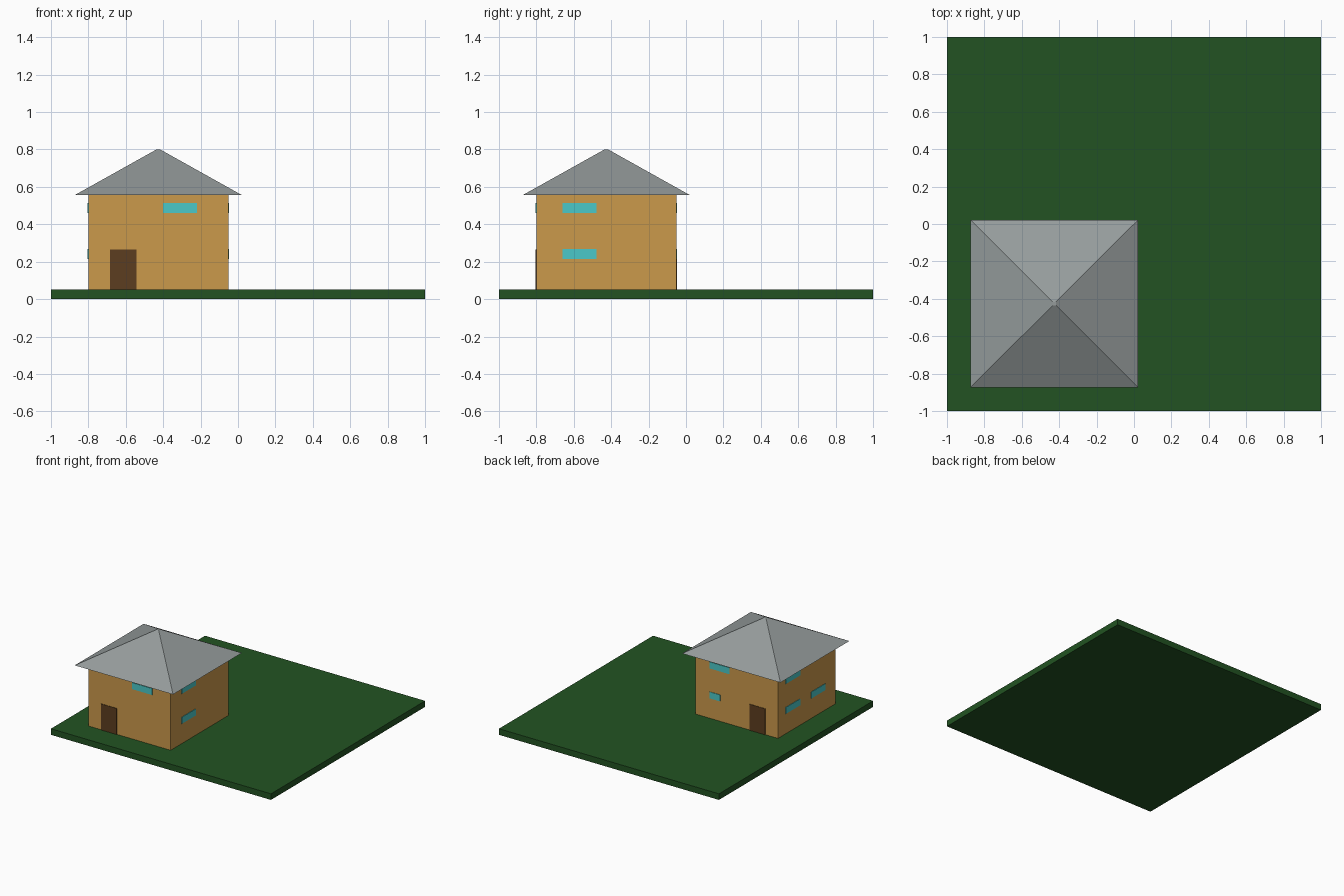
import bpy, bmesh, math
from mathutils import Vector

if "Cube" in bpy.data.objects:
    bpy.data.objects.remove(bpy.data.objects["Cube"])


def material(name, rgb):
    m = bpy.data.materials.new(name)
    m.diffuse_color = (*rgb, 1.0)
    m.use_nodes = True
    m.node_tree.nodes["Principled BSDF"].inputs["Base Color"].default_value = m.diffuse_color
    return m


GRASS = material("grass green", (0.016, 0.086, 0.016))
WALL = material("wall ochre", (0.60, 0.32, 0.07))
ROOF = material("roof grey", (0.30, 0.33, 0.33))
DOOR = material("door brown", (0.107, 0.048, 0.014))
GLASS = material("window cyan", (0.07, 0.58, 0.58))


def box(name, lo, hi, mat):
    """Axis-aligned box between two corners."""
    lo, hi = Vector(lo), Vector(hi)
    bm = bmesh.new()
    bmesh.ops.create_cube(bm, size=1)
    bmesh.ops.scale(bm, vec=hi - lo, verts=bm.verts)
    bmesh.ops.translate(bm, vec=(lo + hi) / 2, verts=bm.verts)
    return finish(name, bm, mat)


def finish(name, bm, mat):
    me = bpy.data.meshes.new(name)
    bm.to_mesh(me)
    bm.free()
    me.materials.append(mat)
    ob = bpy.data.objects.new(name, me)
    bpy.context.collection.objects.link(ob)
    return ob


W0, W1 = -0.80, -0.052      # wall extents, same in x and y
T = 0.004                   # plate thickness


def plate(name, side, a, b, z0, z1, mat):
    """Thin plate on a wall; a..b runs along the wall."""
    d0, d1 = (W0 - T, W0 + T) if side in ("front", "left") else (W1 - T, W1 + T)
    if side in ("front", "back"):
        return box(name, (a, d0, z0), (b, d1, z1), mat)
    return box(name, (d0, a, z0), (d1, b, z1), mat)


# Lawn and walls
box("lawn", (-1, -1, 0), (1, 1, 0.05), GRASS)
box("walls", (W0, W0, 0.05), (W1, W1, 0.556), WALL)

# Pyramid roof with a tiny flat tip
bm = bmesh.new()
bmesh.ops.create_cone(bm, cap_ends=True, segments=4, radius1=0.447 * math.sqrt(2),
                      radius2=0.01 * math.sqrt(2), depth=0.244)
c = (W0 + W1) / 2
xs = [v.co.x for v in bm.verts]
if max(xs) > 0.5:           # corners on the axes: turn flat sides to the walls
    a = math.pi / 4
    for v in bm.verts:
        x, y = v.co.x, v.co.y
        v.co.x = x * math.cos(a) - y * math.sin(a)
        v.co.y = x * math.sin(a) + y * math.cos(a)
bmesh.ops.translate(bm, vec=(c, c, 0.556 + 0.122), verts=bm.verts)
finish("roof", bm, ROOF)

# Doors, front and back
for side in ("front", "back"):
    plate(side + "_door", side, -0.684, -0.542, 0.05, 0.264, DOOR)

# Windows: side, start and end along the wall, upper or lower row
ROWS = {"upper": (0.461, 0.514), "lower": (0.215, 0.268)}
for side, a, b, row in (
    ("front", -0.40, -0.218, "upper"),
    ("right", -0.66, -0.478, "upper"),
    ("right", -0.66, -0.478, "lower"),
    ("back", -0.36, -0.178, "upper"),
    ("back", -0.275, -0.178, "lower"),
    ("left", -0.335, -0.15, "upper"),
    ("left", -0.335, -0.15, "lower"),
    ("left", -0.66, -0.478, "lower"),
):
    plate(f"{side}_{row}_window", side, a, b, *ROWS[row], GLASS)
